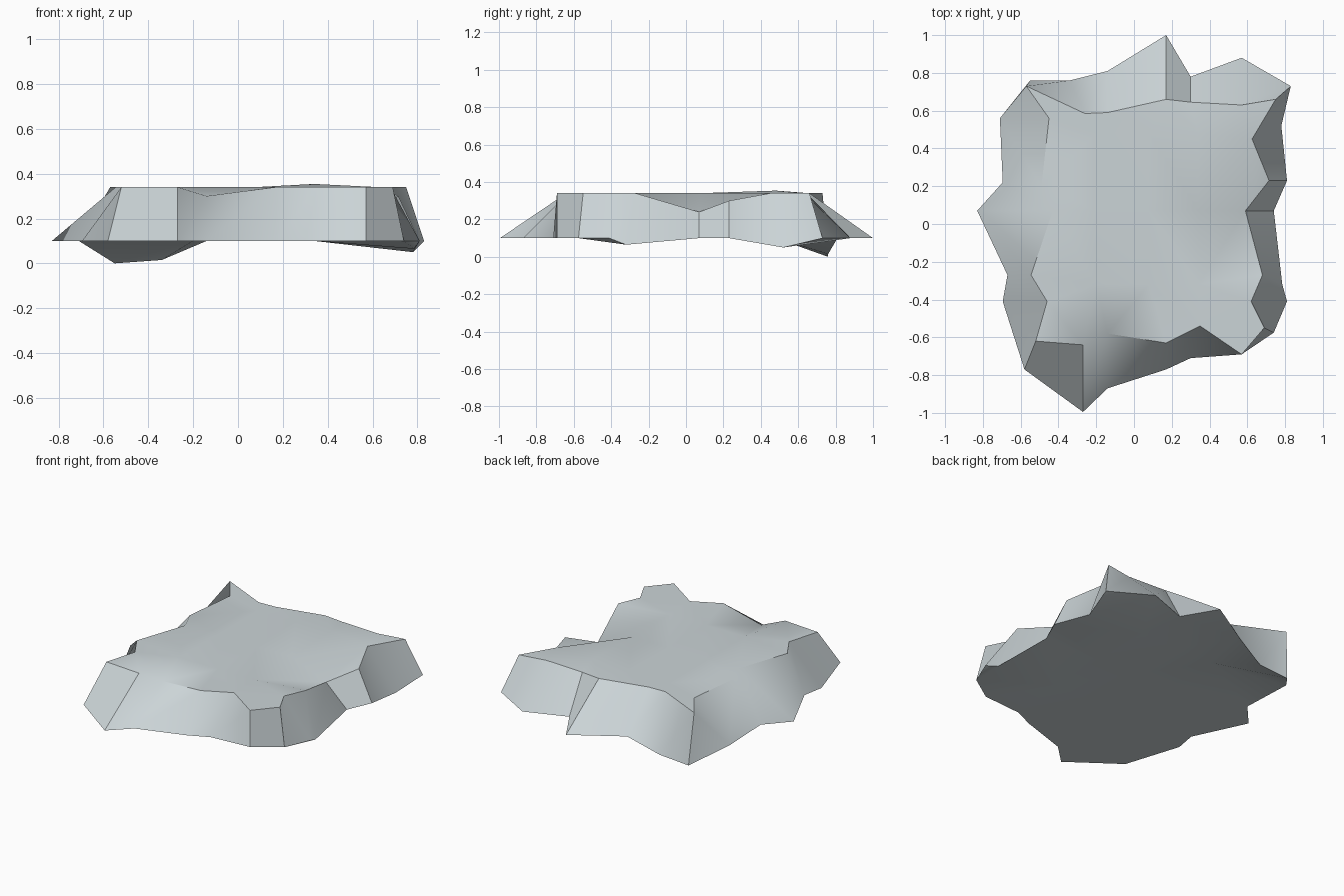
import bpy, bmesh, math
from mathutils import Vector
from mathutils.geometry import delaunay_2d_cdt

if "Cube" in bpy.data.objects:
    bpy.data.objects.remove(bpy.data.objects["Cube"])

BASE, TOP = 0.10, 0.34

# Outline pairs: lower rim x, y / upper rim x, y, going round from the back left corner
RIM = [
    (-.55, .76, -.57, .73), (-.71, .56, -.45, .56), (-.695, .22, -.49, .20),
    (-.83, .07, -.43, .07), (-.67, -.27, -.545, -.27), (-.695, -.41, -.46, -.41),
    (-.58, -.77, -.52, -.62), (-.27, -.995, -.27, -.64), (-.14, -.87, -.14, -.58),
    (.17, -.77, .17, -.63), (.30, -.71, .35, -.54), (.57, -.69, .57, -.69),
    (.74, -.575, .69, -.55), (.81, -.41, .62, -.41), (.785, -.32, .68, -.27),
    (.74, .07, .59, .07), (.81, .23, .715, .23), (.78, .52, .625, .45),
    (.83, .73, .75, .66), (.57, .88, .57, .63), (.30, .78, .30, .645),
    (.17, 1.0, .17, .66), (-.14, .81, -.14, .59), (-.34, .76, -.26, .585),
]
# Rim points that leave the flat planes
LOW_Z = {0: 0.0, 23: 0.015, 14: 0.065, 17: 0.05}
HIGH_Z = {8: 0.30, 15: 0.24, 16: 0.30}


def cap(bm, rim, z):
    """Fill a rim with triangles through a few inner points."""
    inner = [(x, y) for x in (-.2, .08, .34) for y in (-.32, .07, .48)]
    extra = []
    for x, y in inner:
        bump = 0.014 if z == TOP and x > .3 and y > .4 else 0
        extra.append(bm.verts.new((x, y, z + bump)))
    verts = rim + extra
    n = len(rim)
    out = delaunay_2d_cdt([Vector(v.co.xy) for v in verts], [],
                          [list(range(n))], 1, 1e-5)
    for tri in out[2]:
        bm.faces.new([verts[out[3][i][0]] for i in tri])


bm = bmesh.new()
low = [bm.verts.new((r[0], r[1], LOW_Z.get(i, BASE))) for i, r in enumerate(RIM)]
high = [bm.verts.new((r[2], r[3], HIGH_Z.get(i, TOP))) for i, r in enumerate(RIM)]

# Sloping sides
for i in range(len(RIM)):
    j = (i + 1) % len(RIM)
    bm.faces.new((low[i], low[j], high[j], high[i]))
# Flat top and underside
cap(bm, high, TOP)
cap(bm, low, BASE)
bmesh.ops.recalc_face_normals(bm, faces=bm.faces)

mesh = bpy.data.meshes.new("rock_slab")
bm.to_mesh(mesh)
bm.free()
slab = bpy.data.objects.new("rock_slab", mesh)
bpy.context.collection.objects.link(slab)

# Pale stone colour
stone = bpy.data.materials.new("pale stone")
stone.diffuse_color = (0.60, 0.66, 0.68, 1)
stone.use_nodes = True
stone.node_tree.nodes["Principled BSDF"].inputs["Base Color"].default_value = stone.diffuse_color
mesh.materials.append(stone)

# Soft shading with sharp rims
bpy.context.view_layer.objects.active = slab
slab.select_set(True)
bpy.ops.object.shade_smooth_by_angle(angle=math.radians(40))
